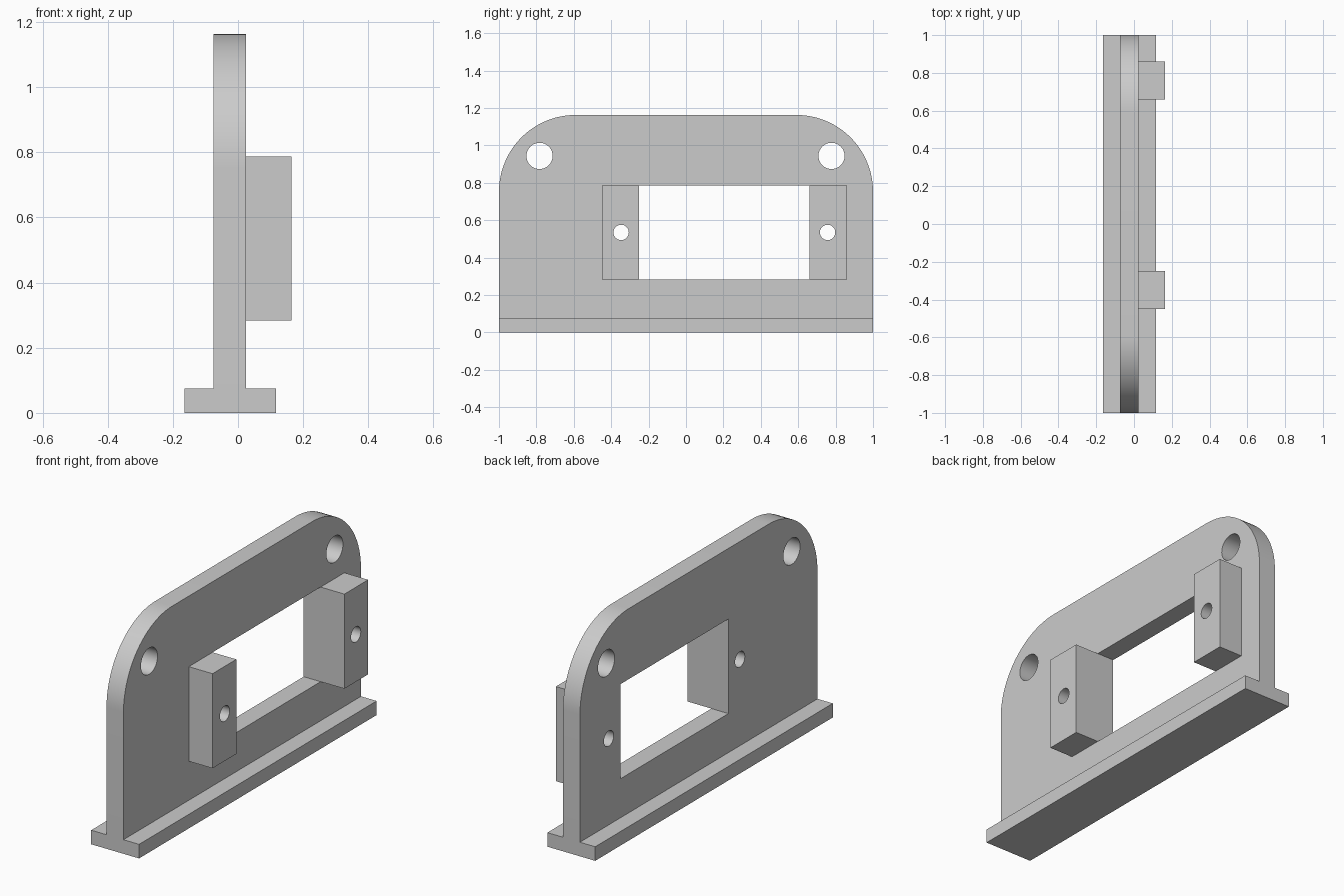
import bpy, bmesh, math
from mathutils import Matrix, Vector

if "Cube" in bpy.data.objects:
    bpy.data.objects.remove(bpy.data.objects["Cube"], do_unlink=True)

grey = bpy.data.materials.new("plain grey")
grey.use_nodes = True
grey.diffuse_color = (0.6, 0.6, 0.6, 1)
grey.node_tree.nodes["Principled BSDF"].inputs["Base Color"].default_value = grey.diffuse_color

PLATE_X = (-0.075, 0.025)
TOP, RADIUS = 1.163, 0.41
OPENING_Y, OPENING_Z = (-0.25, 0.66), (0.283, 0.787)


def add_object(name, bm):
    bmesh.ops.recalc_face_normals(bm, faces=bm.faces)
    mesh = bpy.data.meshes.new(name)
    bm.to_mesh(mesh)
    bm.free()
    mesh.materials.append(grey)
    obj = bpy.data.objects.new(name, mesh)
    bpy.context.collection.objects.link(obj)
    return obj


def box(name, xs, ys, zs):
    bm = bmesh.new()
    bmesh.ops.create_cube(bm, size=1)
    for v in bm.verts:
        v.co = Vector([r[0] if c < 0 else r[1] for c, r in zip(v.co, (xs, ys, zs))])
    return add_object(name, bm)


def hole(y, z, radius):
    bm = bmesh.new()
    turn = Matrix.Translation((0, y, z)) @ Matrix.Rotation(math.pi / 2, 4, "Y")
    bmesh.ops.create_cone(bm, cap_ends=True, segments=48, radius1=radius,
                          radius2=radius, depth=1, matrix=turn)
    cutter = add_object("hole_cutter", bm)
    cutter.hide_render = True
    return cutter


def cut(obj, cutters):
    bpy.context.view_layer.objects.active = obj
    for c in cutters:
        mod = obj.modifiers.new("cut", "BOOLEAN")
        mod.operation, mod.solver, mod.object = "DIFFERENCE", "EXACT", c
        bpy.ops.object.modifier_apply(modifier=mod.name)
        bpy.data.objects.remove(c, do_unlink=True)


def smooth(obj):
    bpy.ops.object.select_all(action="DESELECT")
    obj.select_set(True)
    bpy.context.view_layer.objects.active = obj
    bpy.ops.object.shade_smooth_by_angle(angle=math.radians(30))


# Upright plate with rounded top corners
outline = [(-1, 0), (1, 0)]
for start, side in ((0, 1), (90, -1)):
    for i in range(25):
        a = math.radians(start + 90 * i / 24)
        outline.append((side * (1 - RADIUS) + RADIUS * math.cos(a),
                        TOP - RADIUS + RADIUS * math.sin(a)))
bm = bmesh.new()
face = bm.faces.new([bm.verts.new((PLATE_X[0], y, z)) for y, z in outline])
extruded = bmesh.ops.extrude_face_region(bm, geom=[face], use_keep_orig=True)
bmesh.ops.translate(bm, vec=(PLATE_X[1] - PLATE_X[0], 0, 0),
                    verts=[v for v in extruded["geom"] if isinstance(v, bmesh.types.BMVert)])
plate = add_object("upright_plate", bm)

# Window, corner holes and screw holes through the plate
SCREWS = {"front": (-0.347, (-0.45, -0.25)), "rear": (0.757, (0.66, 0.86))}
cutters = [box("window_cutter", (-0.5, 0.5), OPENING_Y, OPENING_Z)]
cutters += [hole(y, 0.944, 0.07) for y in (-0.783, 0.778)]
cutters += [hole(y, 0.535, 0.041) for y, _ in SCREWS.values()]
cut(plate, cutters)
smooth(plate)

# Mounting blocks beside the window
for end, (y, span) in SCREWS.items():
    block = box(end + "_mounting_block", (PLATE_X[1], 0.165), span, OPENING_Z)
    cut(block, [hole(y, 0.535, 0.041)])
    smooth(block)

# Foot flanges on both sides of the plate
box("right_foot_flange", (-0.165, PLATE_X[0]), (-1, 1), (0, 0.075))
box("left_foot_flange", (PLATE_X[1], 0.117), (-1, 1), (0, 0.075))
